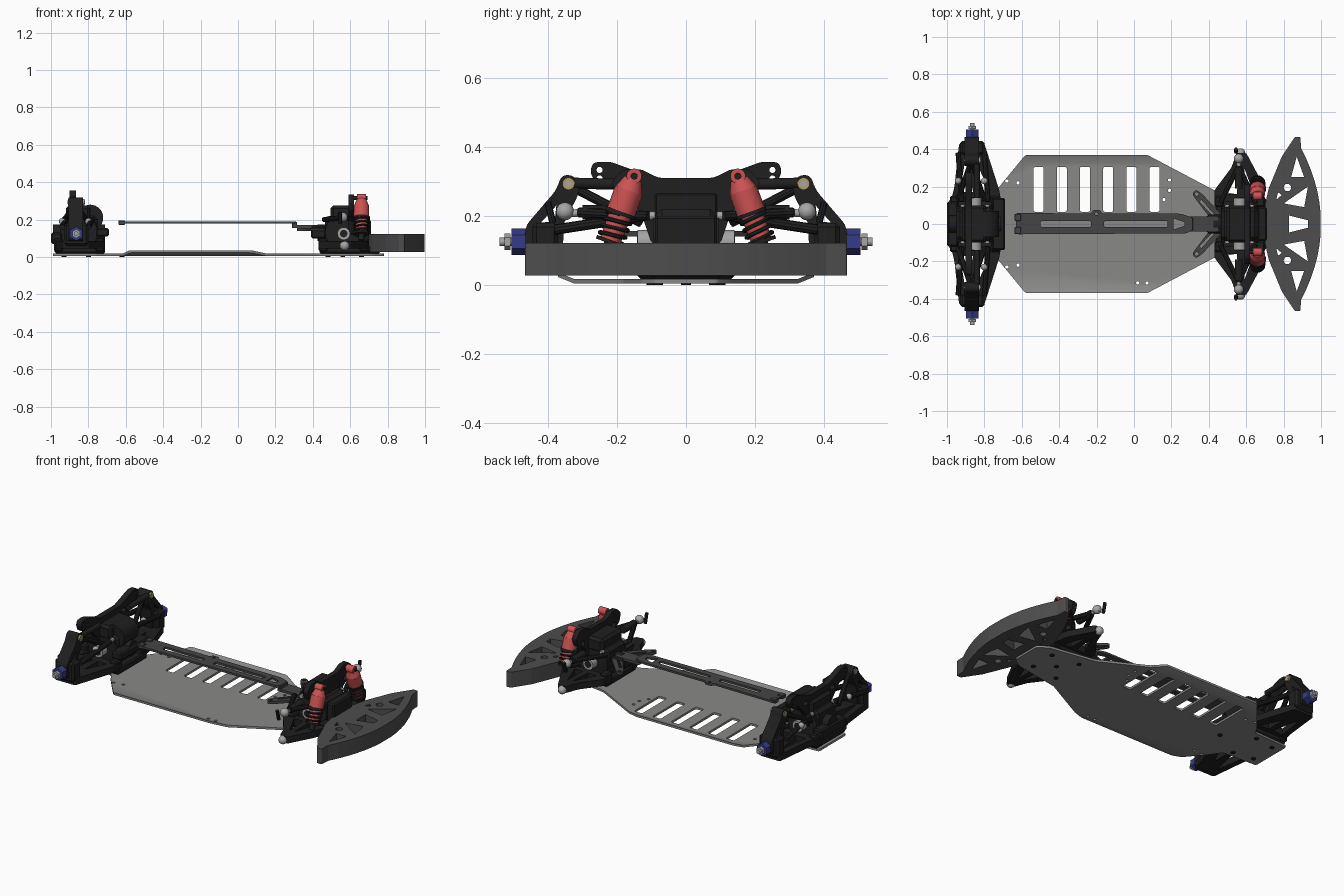
import bpy, bmesh, math
from mathutils import Matrix, Vector

if "Cube" in bpy.data.objects:
    bpy.data.objects.remove(bpy.data.objects["Cube"])


def material(name, r, g, b):
    m = bpy.data.materials.new(name)
    m.use_nodes = True
    m.diffuse_color = (r, g, b, 1)
    m.node_tree.nodes["Principled BSDF"].inputs["Base Color"].default_value = (r, g, b, 1)
    return m


grey = material("aluminium grey", .25, .25, .245)
foam = material("foam grey", .075, .075, .075)
carbon = material("brace grey", .06, .06, .06)
black = material("black plastic", .014, .014, .014)
red = material("shock red", .6, .085, .085)
blue = material("hub blue", .035, .045, .25)
silver = material("steel silver", .38, .38, .38)
brass = material("brass", .45, .33, .14)
parts = []


def add(name, bm, mat):
    bmesh.ops.recalc_face_normals(bm, faces=bm.faces)
    mesh = bpy.data.meshes.new(name)
    bm.to_mesh(mesh)
    bm.free()
    mesh.materials.clear()
    mesh.materials.append(mat)
    ob = bpy.data.objects.new(name, mesh)
    bpy.context.collection.objects.link(ob)
    parts.append(ob)
    return ob


def box(name, xs, ys, zs, mat=black, bevel=.008):
    bm = bmesh.new()
    bmesh.ops.create_cube(bm, size=1)
    for v in bm.verts:
        v.co = [sum(p) / 2 + c * (p[1] - p[0]) for c, p in zip(v.co, (xs, ys, zs))]
    bmesh.ops.bevel(bm, geom=bm.edges[:], offset=bevel, segments=1, affect='EDGES')
    return add(name, bm, mat)


def tube(name, a, b, r, mat=black, end=None, sides=18):
    a, b = Vector(a), Vector(b)
    turn = (b - a).to_track_quat('Z', 'Y').to_matrix().to_4x4()
    bm = bmesh.new()
    bmesh.ops.create_cone(bm, cap_ends=True, segments=sides, radius1=r, radius2=end or r,
                          depth=(b - a).length, matrix=Matrix.Translation((a + b) / 2) @ turn)
    return add(name, bm, mat)


def ball(name, centre, r, mat=silver):
    bm = bmesh.new()
    bmesh.ops.create_uvsphere(bm, u_segments=16, v_segments=10, radius=r,
                              matrix=Matrix.Translation(centre))
    return add(name, bm, mat)


def curve_bmesh(loops, matrix, **settings):
    cu = bpy.data.curves.new("temp", 'CURVE')
    for key, value in settings.items():
        setattr(cu, key, value)
    for pts in loops:
        sp = cu.splines.new('POLY')
        sp.points.add(len(pts) - 1)
        for p, q in zip(sp.points, pts):
            p.co = (*q, 0, 1) if len(q) == 2 else (*q, 1)
        sp.use_cyclic_u = len(pts[0]) == 2
    ob = bpy.data.objects.new("temp", cu)
    bpy.context.collection.objects.link(ob)
    mesh = bpy.data.meshes.new_from_object(ob.evaluated_get(bpy.context.evaluated_depsgraph_get()))
    bm = bmesh.new()
    bm.from_mesh(mesh)
    bm.transform(matrix)
    bmesh.ops.remove_doubles(bm, verts=bm.verts, dist=.0001)
    bpy.data.objects.remove(ob)
    bpy.data.curves.remove(cu)
    bpy.data.meshes.remove(mesh)
    return bm


def rounded(pts, r):
    out = []
    for i, p in enumerate(pts):
        p, a, b = Vector(p), Vector(pts[i - 1]), Vector(pts[(i + 1) % len(pts)])
        a = p + (a - p).normalized() * min(r, (a - p).length * .45)
        b = p + (b - p).normalized() * min(r, (b - p).length * .45)
        out += [tuple(a.lerp(p, t).lerp(p.lerp(b, t), t)) for t in (0, .33, .67, 1)]
    return out


# Flat cut part: an outline with holes, given thickness along the remaining axis
def plate(name, outline, span, mat=black, holes=(), plane="XY", r=.012):
    axes = {"XY": Matrix.Identity(3), "YZ": Matrix(((0, 0, 1), (1, 0, 0), (0, 1, 0)))}[plane]
    shift = Matrix.Translation(axes @ Vector((0, 0, sum(span) / 2)))
    bm = curve_bmesh([rounded(outline, r), *holes], shift @ axes.to_4x4(), dimensions='2D',
                     fill_mode='BOTH', extrude=(span[1] - span[0]) / 2)
    return add(name, bm, mat)


def disc(x, y, r=.009):
    return [(x + r * math.cos(k * math.pi / 6), y + r * math.sin(k * math.pi / 6)) for k in range(12)]


def rect(x, y, w, h):
    return rounded([(x - w, y - h), (x + w, y - h), (x + w, y + h), (x - w, y + h)], .01)


def mirror_x(half):
    return half + [(-a, b) for a, b in reversed(half)]


def mirror_y(half):
    return half + [(a, -b) for a, b in reversed(half)]


def flip(pts, s):
    return [(a, b * s) for a, b in pts]


# Main chassis plate with slots, drilled holes and raised side edges
slots = [rect(-.51 + i * .124, .185, .027, .12) for i in range(6)]
drilled = [disc(x, s * y) for x, y in ((-.68, .23), (-.62, .22)) for s in (1, -1)]
drilled += [disc(.02, -.315), disc(.07, -.315), disc(.19, .235), disc(.19, .18), disc(.16, .13)]
deck = plate("chassis_plate", mirror_y([(-.99, .13), (-.76, .14), (-.72, .2), (-.58, .37), (.07, .37),
             (.43, .18), (.72, .13), (.78, .09)]), (.005, .018), grey, slots + drilled)
bm = bmesh.new()
bm.from_mesh(deck.data)
for s in (1, -1):
    bmesh.ops.bisect_plane(bm, geom=bm.verts[:] + bm.edges[:] + bm.faces[:],
                           plane_co=(0, s * .325, 0), plane_no=(0, 1, 0))
for v in bm.verts:
    v.co.z += max(0, abs(v.co.y) - .325) * .4
bm.to_mesh(deck.data)
bm.free()
for x, y in ((-.93, .08), (-.8, .1), (-.62, 0), (.48, .1), (.66, .08), (.56, 0)):
    for s in (1, -1) if y else (1,):
        tube("underside_screw", (x, s * y, 0), (x, s * y, .007), .014, sides=10)

# Upper brace with its stepped mount
plate("upper_brace", [(-.63, -.055), (.28, -.05), (.31, -.035), (.31, .035), (.25, .055), (-.17, .055),
      (-.18, .075), (-.22, .075), (-.23, .055), (-.63, .06)], (.178, .19), carbon,
      [rect(-.365, 0, .135, .016), rect(.01, 0, .17, .016), disc(-.2, .055, .008),
       disc(-.61, .035), disc(-.61, -.035), [(.21, .03), (.27, .01), (.27, -.01), (.21, -.03)]])
plate("brace_step", [(.29, -.04), (.45, -.04), (.45, .04), (.29, .04)], (.155, .17), carbon)
box("brace_step_riser", (.29, .315), (-.035, .035), (.16, .188), carbon, .003)
for s in (1, -1):
    box("brace_end_block", (-.64, -.605), (s * .035 - .018, s * .035 + .018), (.172, .196), carbon, .003)
    plate("steering_arm", flip([(.31, .16), (.33, .185), (.36, .165), (.47, .05), (.45, .01), (.4, .04)], s),
          (.14, .156), carbon, [disc(.335, s * .16, .01), flip([(.36, .13), (.43, .05), (.42, .045),
                                                              (.35, .12)], s)], r=.02)

# Foam bumper with cut-outs
arc = [(1 - .14 * (i / 8) ** 2, .465 * i / 8) for i in range(8)]
cuts = [disc(.82, s * .195, .02) for s in (1, -1)]
for s in (1, -1):
    cuts += [flip([(.84, .25), (.87, .36), (.91, .25)], s), flip([(.8, .11), (.93, .2), (.91, .09)], s)]
    cuts += [flip([(.76, .13), (.79, .155), (.77, .17)], s)]
cuts.append([(.83, .045), (.93, .02), (.93, -.02), (.83, -.045)])
plate("foam_bumper", mirror_y([(.7, .1), (.72, .19), (.79, .36), (.86, .465), (.89, .465)] + arc[:0:-1]),
      (.028, .122), foam, cuts, r=.006)
box("bumper_mount", (.66, .76), (-.1, .1), (.018, .06))


# Gearbox shared by both ends
def gearbox(x, label):
    box(label + "_gearbox_base", (x - .13, x + .14), (-.14, .14), (.018, .06))
    box(label + "_gearbox", (x - .1, x + .1), (-.09, .09), (.04, .22), bevel=.02)
    tube(label + "_gear_case", (x, -.095, .13), (x, .095, .13), .1, sides=24)
    tube(label + "_pinion_case", (x - .14, 0, .13), (x + .14, 0, .13), .045)
    box(label + "_tower_block", (x - .07, x + .06), (-.1, .1), (.19, .275), bevel=.015)
    for s in (1, -1):
        tube(label + "_output_cup", (x, s * .09, .125), (x, s * .14, .125), .034, silver)
        tube(label + "_cup_bore", (x, s * .13, .125), (x, s * .142, .125), .02)
        for dx in (-.11, .11):
            box(label + "_arm_mount", (x + dx - .025, x + dx + .025), sorted((s * .09, s * .15)), (.03, .1))
            tube(label + "_case_bolt", (x + dx * .6, s * .09, .2), (x + dx * .6, s * .105, .2), .012, silver)


gearbox(-.85, "hub_end")
gearbox(.565, "bumper_end")
box("hub_end_skid", (-1, -.94), (-.12, .12), (.07, .13))
box("hub_end_coupler", (-.76, -.69), (-.14, .14), (.11, .155))
tube("hub_end_dome", (-.79, -.07, .21), (-.79, .07, .21), .07)
box("bumper_end_coupler", (.39, .47), (-.05, .05), (.1, .165))
box("bumper_end_front_post", (.66, .71), (-.09, .09), (.04, .2))

# Shock towers
tower_holes = [disc(s * .25, z) for s in (1, -1) for z in (.333, .308)]
plate("hub_end_tower", mirror_x([(.09, .31), (.22, .357), (.268, .355), (.278, .33), (.26, .288), (.2, .285),
      (.12, .2), (.1, .12)]), (-.9, -.865), black, tower_holes + [rect(s * .13, .275, .02, .012) for s in (1, -1)], "YZ")
plate("bumper_end_tower", mirror_x([(.08, .31), (.13, .335), (.18, .335), (.215, .3), (.2, .25), (.13, .21),
      (.1, .12)]), (.59, .62), black, [disc(s * .15, .25, .016) for s in (1, -1)], "YZ")

for s, side in ((1, "back"), (-1, "front")):
    # Hub end: lower arm, upright, upper link and wheel hub
    plate(side + "_hub_arm", flip([(-.98, .12), (-.71, .12), (-.72, .18), (-.8, .43), (-.935, .43), (-.96, .2)], s),
          (.045, .085), black, [flip([(-.93, .17), (-.86, .17), (-.9, .36)], s),
                                flip([(-.83, .17), (-.77, .17), (-.83, .3)], s)])
    box(side + "_upright_block", (-.93, -.8), sorted((s * .37, s * .445)), (.06, .18), bevel=.012)
    plate(side + "_upright", [(s * a, b) for a, b in ((.305, .285), (.325, .318), (.36, .318), (.375, .275),
          (.465, .17), (.465, .09), (.36, .06), (.35, .2), (.32, .24))], (-.905, -.83), black,
          [[(s * a, b) for a, b in ((.375, .23), (.42, .18), (.38, .185))]], "YZ", .02)
    tube(side + "_link_bushing", (-.91, s * .34, .293), (-.82, s * .34, .293), .018, brass)
    tube(side + "_bushing_bore", (-.912, s * .34, .293), (-.818, s * .34, .293), .01, silver)
    for x in (-.94, -.8):
        tube(side + "_hub_strut", (x, s * .13, .18), (-.87, s * .34, .29), .014, sides=10)
        tube(side + "_hub_brace", (x + .02, s * .12, .2), (x, s * .38, .16), .015, sides=10)
        ball(side + "_hub_joint", (x, s * .23, .19), .018, silver)
    tube(side + "_hub_link", (-.84, s * .14, .29), (-.84, s * .34, .295), .016)
    tube(side + "_wheel_hub", (-.865, s * .44, .125), (-.865, s * .505, .125), .038, blue, sides=6)
    tube(side + "_axle", (-.865, s * .5, .125), (-.865, s * .54, .125), .012, silver)
    tube(side + "_axle_nut", (-.865, s * .508, .125), (-.865, s * .525, .125), .024, silver, sides=6)

    # Bumper end: lower arm, links and ball studs
    plate(side + "_bumper_arm", flip([(.43, .12), (.7, .12), (.68, .23), (.6, .38), (.55, .38), (.52, .3),
          (.43, .18)], s), (.045, .085), black, [flip([(.49, .16), (.55, .16), (.56, .3)], s),
                                                  flip([(.59, .16), (.64, .16), (.59, .3)], s)])
    for x in (.46, .65):
        tube(side + "_bumper_strut", (x, s * .11, .2), (.56, s * .31, .21), .014, sides=10)
    tube(side + "_upper_link", (.56, s * .19, .21), (.56, s * .3, .21), .021)
    tube(side + "_link_rod", (.56, s * .29, .21), (.56, s * .37, .205), .011, silver)
    ball(side + "_upper_ball", (.56, s * .35, .213), .026)
    ball(side + "_lower_ball", (.57, s * .38, .06), .025)
    tube(side + "_steering_pin", (.545, s * .385, .18), (.545, s * .4, .24), .01, sides=8)

    # Coil-over shock
    top, foot = Vector((.66, s * .15, .315)), Vector((.66, s * .225, .11))
    axis = (foot - top).normalized()
    along = lambda t: top.lerp(foot, t)
    tube(side + "_shock_eye", top - Vector((.025, 0, 0)), top + Vector((.025, 0, 0)), .022, red)
    tube(side + "_shock_bolt", top - Vector((.06, 0, 0)), top + Vector((.032, 0, 0)), .01)
    tube(side + "_shock_cap", along(.04), along(.2), .026, red, .04)
    tube(side + "_shock_body", along(.2), along(.5), .042, red)
    tube(side + "_shock_collar", along(.5), along(.55), .046)
    tube(side + "_shock_barrel", along(.55), along(.9), .033, red, .03)
    tube(side + "_shock_seat", along(.9), along(.95), .042)
    tube(side + "_shock_foot", along(.95), along(1.1), .016)
    turn = axis.to_track_quat('Z', 'Y').to_matrix().to_4x4()
    length = (foot - top).length
    helix = [(.038 * math.cos(k * .4), .038 * math.sin(k * .4), length * (.54 + .37 * k / 60)) for k in range(61)]
    add(side + "_shock_spring", curve_bmesh([helix], Matrix.Translation(top) @ turn, dimensions='3D',
        bevel_depth=.006, bevel_resolution=1), black)

# Smooth round parts while keeping hard edges
bpy.ops.object.select_all(action='DESELECT')
for ob in parts:
    ob.select_set(True)
bpy.context.view_layer.objects.active = parts[0]
bpy.ops.object.shade_smooth_by_angle(angle=.6)
